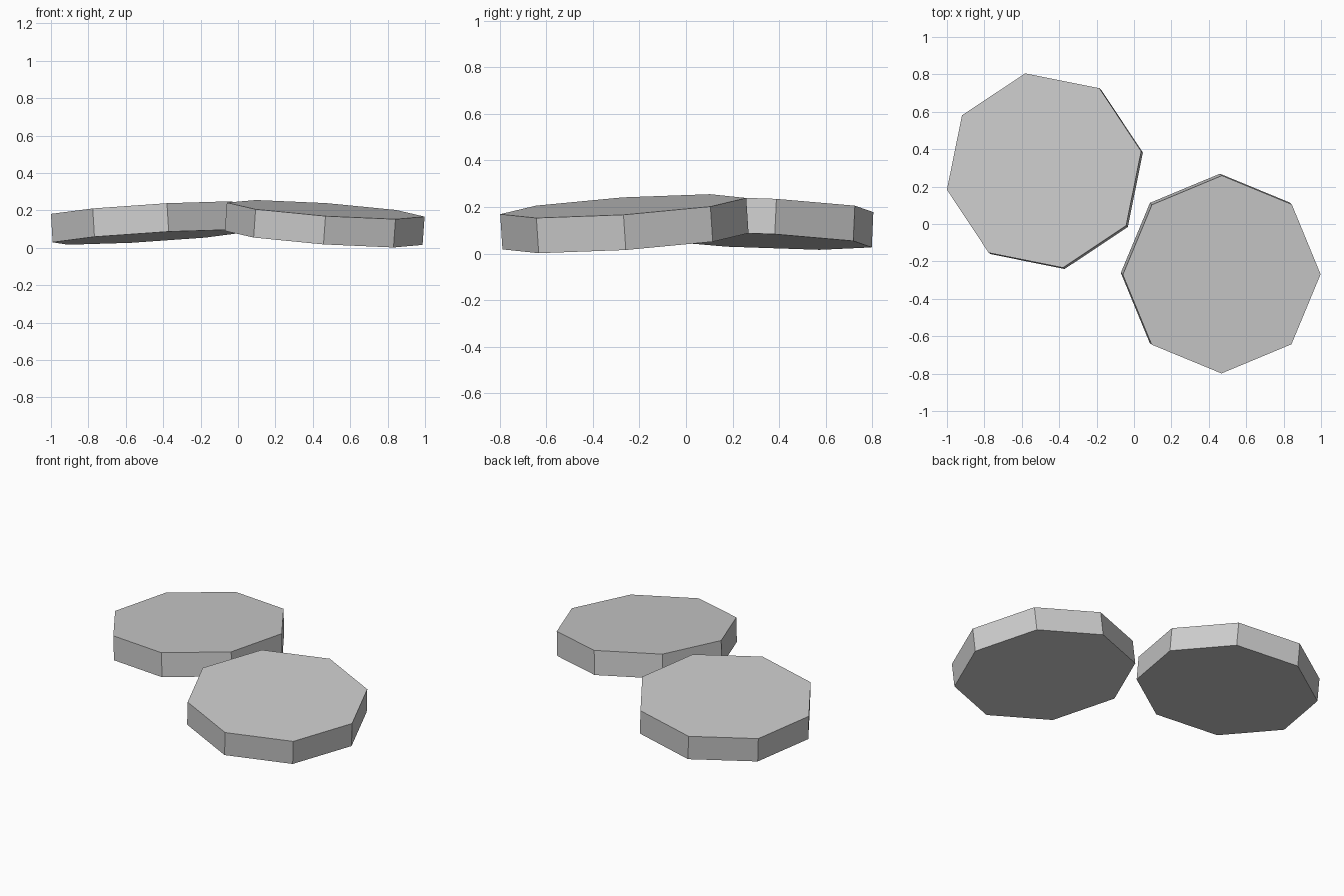
import bpy
import math
from mathutils import Matrix, Vector

cube = bpy.data.objects.get("Cube")
if cube:
    bpy.data.objects.remove(cube, do_unlink=True)

# Plain grey stone
grey = bpy.data.materials.new("stone_grey")
grey.use_nodes = True
colour = (0.6, 0.6, 0.6, 1.0)
grey.diffuse_color = colour
grey.node_tree.nodes["Principled BSDF"].inputs["Base Color"].default_value = colour

UP = Vector((0, 0, 1))


def tilted_disc(name, top_centre, slope, turn, radius=0.53, thickness=0.152):
    """Eight-sided slab whose top rises by slope along x and y."""
    normal = Vector((-slope[0], -slope[1], 1)).normalized()
    bpy.ops.mesh.primitive_cylinder_add(vertices=8, radius=radius, depth=thickness)
    disc = bpy.context.object
    disc.name = name
    # Turn a corner towards +x, then lean the slab
    lean = UP.rotation_difference(normal).to_matrix().to_4x4()
    centre = Vector(top_centre) - normal * thickness / 2
    disc.matrix_world = (Matrix.Translation(centre) @ lean
                         @ Matrix.Rotation(math.radians(turn), 4, "Z"))
    disc.data.materials.append(grey)
    return disc


# Two stepping slabs leaning away from each other
tilted_disc("back_slab", (-0.481, 0.286, 0.208), (0.061, -0.046), 11.1)
tilted_disc("front_slab", (0.469, -0.27, 0.204), (-0.071, 0.066), 0)
